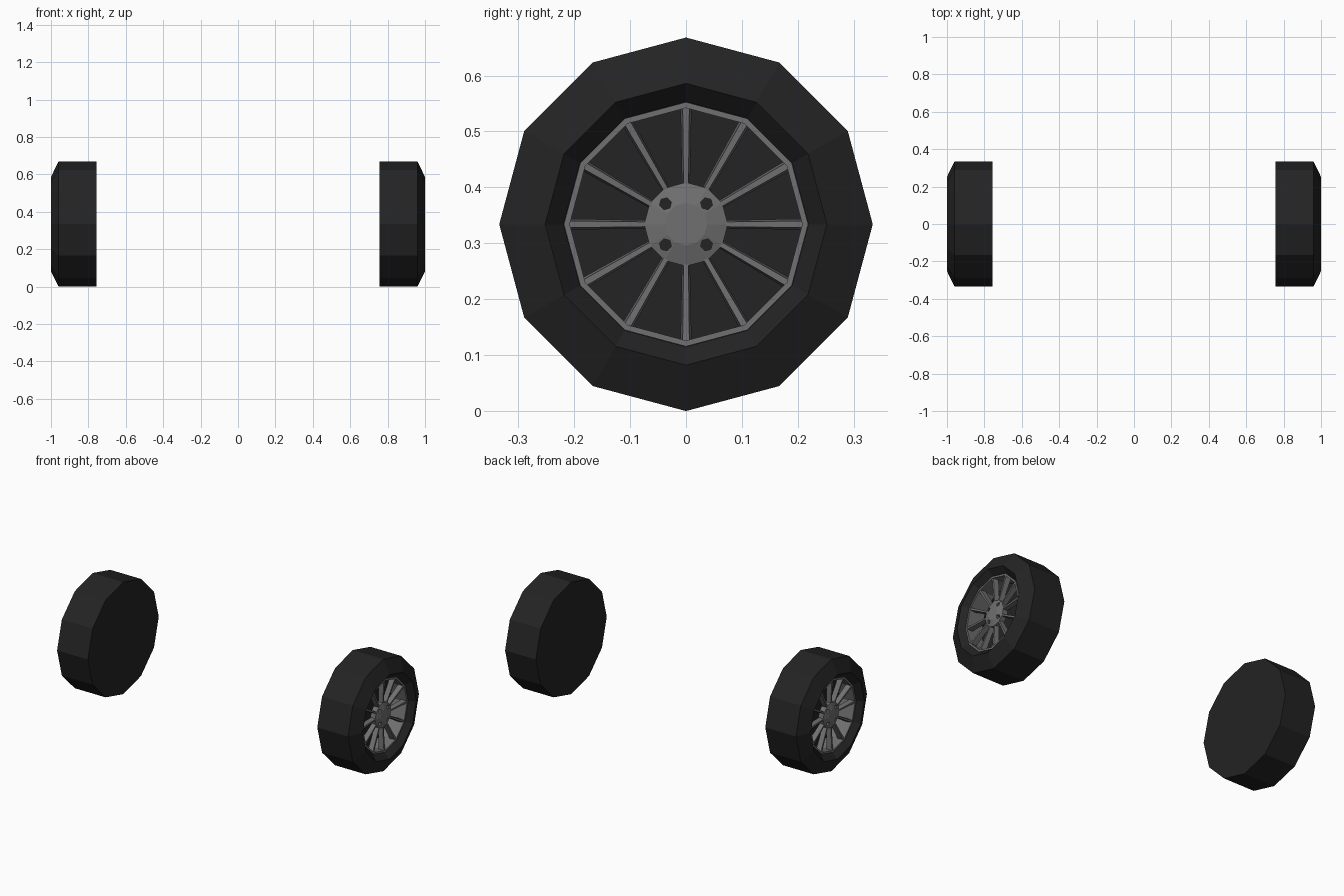
import bpy, bmesh
from math import sin, cos, pi, radians
from mathutils import Matrix, Vector

if "Cube" in bpy.data.objects:
    bpy.data.objects.remove(bpy.data.objects["Cube"])

SIDES = 12
CZ = 0.334  # axle height


def material(name, v):
    m = bpy.data.materials.new(name)
    m.diffuse_color = (v, v, v, 1)
    m.use_nodes = True
    m.node_tree.nodes["Principled BSDF"].inputs["Base Color"].default_value = m.diffuse_color
    return m


RUBBER = material("rubber", 0.017)
METAL = material("metal", 0.16)


def finish(name, bm, mat, mirror=True):
    bmesh.ops.recalc_face_normals(bm, faces=bm.faces[:])
    me = bpy.data.meshes.new(name)
    bm.to_mesh(me)
    bm.free()
    ob = bpy.data.objects.new(name, me)
    bpy.context.collection.objects.link(ob)
    if mat:
        me.materials.append(mat)
    if mirror:
        ob.modifiers.new("mirror", 'MIRROR').use_axis[0] = True
    return ob


def lathe(profile, closed=False):
    """Spin (x, radius) points round the axle; radius 0 ends become caps."""
    bm = bmesh.new()
    rings = [[bm.verts.new((x, r * sin(2 * pi * k / SIDES), CZ + r * cos(2 * pi * k / SIDES)))
              for k in range(SIDES)] for x, r in profile]
    pairs = list(zip(rings, rings[1:]))
    if closed:
        pairs.append((rings[-1], rings[0]))
    else:
        bm.faces.new(rings[0])
        bm.faces.new(rings[-1])
    for a, b in pairs:
        for k in range(SIDES):
            j = (k + 1) % SIDES
            bm.faces.new((a[k], a[j], b[j], b[k]))
    return bm


# Tyre: closed back, bevelled shoulder, recessed well for the rim
finish("tyre", lathe([(0.757, 0.334), (0.96, 0.334), (1.0, 0.252),
                      (0.966, 0.219), (0.86, 0.219)]), RUBBER)

# Rim barrel lining the well
finish("rim", lathe([(0.87, 0.2185), (0.97, 0.2185), (0.97, 0.208), (0.87, 0.208)],
                    closed=True), METAL)

# Spokes: tapered bars with a narrower front face
bm = bmesh.new()
for k in range(SIDES):
    rot = Matrix.Translation((0, 0, CZ)) @ Matrix.Rotation(2 * pi * k / SIDES, 4, 'X')
    ends = []
    for r, back, front, w in ((0.06, 0.93, 0.957, 0.007), (0.212, 0.935, 0.967, 0.010)):
        section = [(back, -w), (front, -w * 0.6), (front, w * 0.6), (back, w)]
        ends.append([bm.verts.new(rot @ Vector((x, y, r))) for x, y in section])
    a, b = ends
    bm.faces.new(a)
    bm.faces.new(b)
    for i in range(4):
        j = (i + 1) % 4
        bm.faces.new((a[i], a[j], b[j], b[i]))
finish("spokes", bm, METAL)

# Hub: sloped ring with a flat centre cap
hub = finish("hub", lathe([(0.925, 0.075), (0.957, 0.075), (0.968, 0.038)]), METAL, mirror=False)

# Four wheel-bolt holes cut through the hub
bm = bmesh.new()
for k in range(4):
    a = pi / 4 + k * pi / 2
    bmesh.ops.create_cone(bm, cap_ends=True, segments=6, radius1=0.011, radius2=0.011, depth=0.2,
                          matrix=Matrix.Translation((0.945, 0.052 * cos(a), CZ + 0.052 * sin(a)))
                          @ Matrix.Rotation(a, 4, 'X') @ Matrix.Rotation(radians(90), 4, 'Y'))
cutter = finish("bolt_hole_cutter", bm, None, mirror=False)
cutter.hide_render = True
cutter.display_type = 'WIRE'
cut = hub.modifiers.new("bolt_holes", 'BOOLEAN')
cut.operation = 'DIFFERENCE'
cut.solver = 'EXACT'
cut.object = cutter
hub.modifiers.new("mirror", 'MIRROR').use_axis[0] = True
